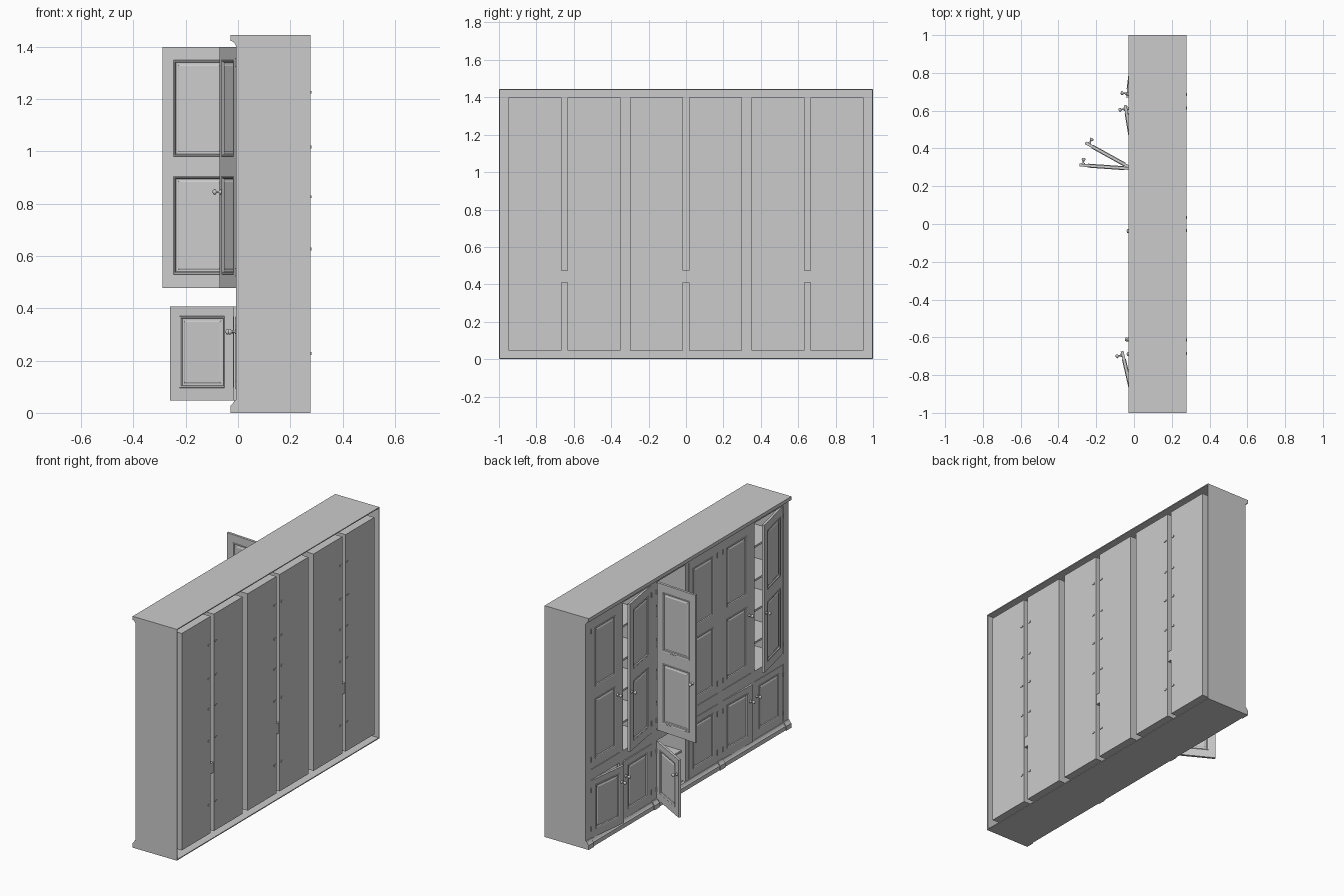
import bpy, bmesh, math
from mathutils import Matrix, Vector

if "Cube" in bpy.data.objects:
    bpy.data.objects.remove(bpy.data.objects["Cube"])

grey = bpy.data.materials.new("painted_grey")
grey.use_nodes = True
grey.diffuse_color = (0.6, 0.6, 0.6, 1)
grey.node_tree.nodes["Principled BSDF"].inputs["Base Color"].default_value = (0.6, 0.6, 0.6, 1)

BACK, FACE, INNER = 0.277, -0.007, 0.008
TOP, HIGH, LOW = 1.445, 1.40, 0.045
RAIL = (0.41, 0.475)
BAYS = (-0.65, 0, 0.65)
HALF, STILE = 0.30, 0.016


def finish(bm, name, matrix=None, smooth=False):
    if matrix:
        bm.transform(matrix)
    bmesh.ops.recalc_face_normals(bm, faces=bm.faces)
    me = bpy.data.meshes.new(name)
    bm.to_mesh(me)
    bm.free()
    me.materials.append(grey)
    ob = bpy.data.objects.new(name, me)
    bpy.context.collection.objects.link(ob)
    if smooth:
        for p in me.polygons:
            p.use_smooth = True
    return ob


def box(bm, x, y, z):
    size = Vector((x[1] - x[0], y[1] - y[0], z[1] - z[0]))
    mid = Vector((sum(x), sum(y), sum(z))) / 2
    m = Matrix.Translation(mid) @ Matrix.Diagonal((*size, 1))
    return bmesh.ops.create_cube(bm, size=1, matrix=m)["verts"]


def extrude_profile(name, pts, y0, y1):
    bm = bmesh.new()
    f = bm.faces.new([bm.verts.new((x, y0, z)) for x, z in pts])
    ext = bmesh.ops.extrude_face_region(bm, geom=[f])["geom"]
    bmesh.ops.translate(bm, vec=(0, y1 - y0, 0),
                        verts=[v for v in ext if isinstance(v, bmesh.types.BMVert)])
    finish(bm, name)


# Outer shell, open at the back
bm = bmesh.new()
for s in (-1, 1):
    box(bm, (FACE, BACK), sorted((s, s * 0.994)), (0, TOP))
box(bm, (FACE, BACK), (-1, 1), (TOP - 0.006, TOP))
box(bm, (FACE, BACK), (-1, 1), (0, 0.006))
finish(bm, "outer_shell")

# Front frame of stiles and rails
bm = bmesh.new()
edges = [-1] + [c + s * HALF for c in BAYS for s in (-1, 1)] + [1]
for a, b in zip(edges[::2], edges[1::2]):
    box(bm, (FACE, INNER), (a, b), (0, TOP))
for c in BAYS:
    y = (c - HALF, c + HALF)
    box(bm, (FACE, INNER), y, (HIGH, TOP))
    box(bm, (FACE, INNER), y, (0, LOW))
    box(bm, (FACE, BACK - 0.004), y, RAIL)
    box(bm, (FACE, INNER), (c - STILE, c + STILE), (LOW, HIGH))
finish(bm, "front_frame")

# Cornice, base moulding and plinth blocks
extrude_profile("cornice", [(0, 1.405), (-0.009, 1.405), (-0.012, 1.412), (-0.018, 1.42),
                            (-0.028, 1.423), (-0.028, TOP), (0, TOP)], -1, 1)
extrude_profile("base_moulding", [(0, 0), (-0.022, 0), (-0.022, 0.026), (-0.017, 0.03),
                                  (-0.012, 0.038), (-0.009, LOW), (0, LOW)], -1, 1)
for a, b in zip(edges[::2], edges[1::2]):
    extrude_profile("plinth_block", [(0, 0), (-0.028, 0), (-0.028, 0.028), (-0.022, 0.034),
                                     (-0.016, 0.042), (-0.012, 0.05), (0, 0.05)], a, b)

# Cupboard compartments with shelves
T = 0.004
for c in BAYS:
    for s in (-1, 1):
        y0, y1 = sorted((c + s * STILE, c + s * HALF))
        bm = bmesh.new()
        box(bm, (BACK - T, BACK), (y0, y1), (LOW, HIGH))
        for a in (y0, y1 - T):
            box(bm, (INNER, BACK), (a, a + T), (LOW, HIGH))
        for z in (LOW, HIGH - T, RAIL[0], RAIL[1] - T):
            box(bm, (INNER, BACK), (y0, y1), (z, z + T))
        finish(bm, "compartment")
        bm = bmesh.new()
        for z in (0.23, 0.63, 0.83, 1.02, 1.23):
            box(bm, (INNER + 0.01, BACK), (y0, y1), (z - 0.006, z + 0.006))
            pin = c + s * 0.035
            box(bm, (BACK - 0.01, BACK + 0.004), (pin - 0.008, pin + 0.008),
                (z - 0.008, z + 0.002))
        finish(bm, "shelves")

# Doors: local x runs from the hinge, local y points outward
WIDTH, THICK, MARGIN = HALF - STILE - 0.002, 0.015, 0.042


def door(name, hinge_y, side, angle, z0, z1, panels, knob_z):
    a = math.radians(angle)
    sa, ca = math.sin(a), math.cos(a)
    m = Matrix(((-sa, -ca, 0, FACE), (side * ca, -side * sa, 0, hinge_y),
                (0, 0, 1, 0), (0, 0, 0, 1)))
    bm = bmesh.new()
    depth = (-THICK, 0)
    for u in ((0.001, MARGIN), (WIDTH - MARGIN, WIDTH)):
        box(bm, u, depth, (z0, z1))
    inner = (MARGIN, WIDTH - MARGIN)
    levels = [z0] + [z for p in panels for z in p] + [z1]
    for r in zip(levels[::2], levels[1::2]):
        box(bm, inner, depth, r)
    # Moulded fields on both faces
    for p in panels:
        verts = box(bm, inner, depth, p)
        bm.normal_update()
        faces = {f for v in verts for f in v.link_faces if abs(f.normal.y) > 0.9}
        for f in faces:
            for t, d in ((0.003, 0.003), (0.007, -0.002), (0.004, -0.006),
                         (0.01, 0), (0.008, 0.003)):
                bmesh.ops.inset_individual(bm, faces=[f], thickness=t, depth=d)
    # Hinges
    for z in (z0 + 0.06, z1 - 0.06):
        bmesh.ops.create_cone(bm, cap_ends=True, segments=8, radius1=0.004, radius2=0.004,
                              depth=0.03, matrix=Matrix.Translation((0.002, 0.001, z)))
    finish(bm, name, m)
    # Turned knob
    bm = bmesh.new()
    prof = [(0.009, 0), (0.009, 0.003), (0.004, 0.006), (0.004, 0.016),
            (0.009, 0.02), (0.011, 0.025), (0.008, 0.03), (0, 0.032)]
    vs = [bm.verts.new((r, y, 0)) for r, y in prof]
    es = [bm.edges.new(e) for e in zip(vs, vs[1:])]
    bmesh.ops.spin(bm, geom=vs + es, axis=(0, 1, 0), cent=(0, 0, 0),
                   angle=math.tau, steps=16)
    bmesh.ops.remove_doubles(bm, verts=bm.verts, dist=0.0001)
    bm.transform(Matrix.Translation((WIDTH - 0.02, 0, knob_z)))
    finish(bm, name + "_knob", m, smooth=True)


# Opening angles for each bay and hinge side: (upper, lower)
ANGLES = {(0, -1): (13, 0), (0, 1): (0, 2),
          (1, -1): (0, 0), (1, 1): (94, 119),
          (2, -1): (9.5, 1), (2, 1): (0, 7)}
for (i, s), (up, low) in ANGLES.items():
    y = BAYS[i] + s * HALF
    door("upper_door", y, -s, up, RAIL[1] + 0.003, HIGH, ((0.53, 0.905), (0.98, 1.35)), 0.845)
    door("lower_door", y, -s, low, LOW + 0.002, RAIL[0] - 0.003, ((0.095, 0.37),), 0.31)
